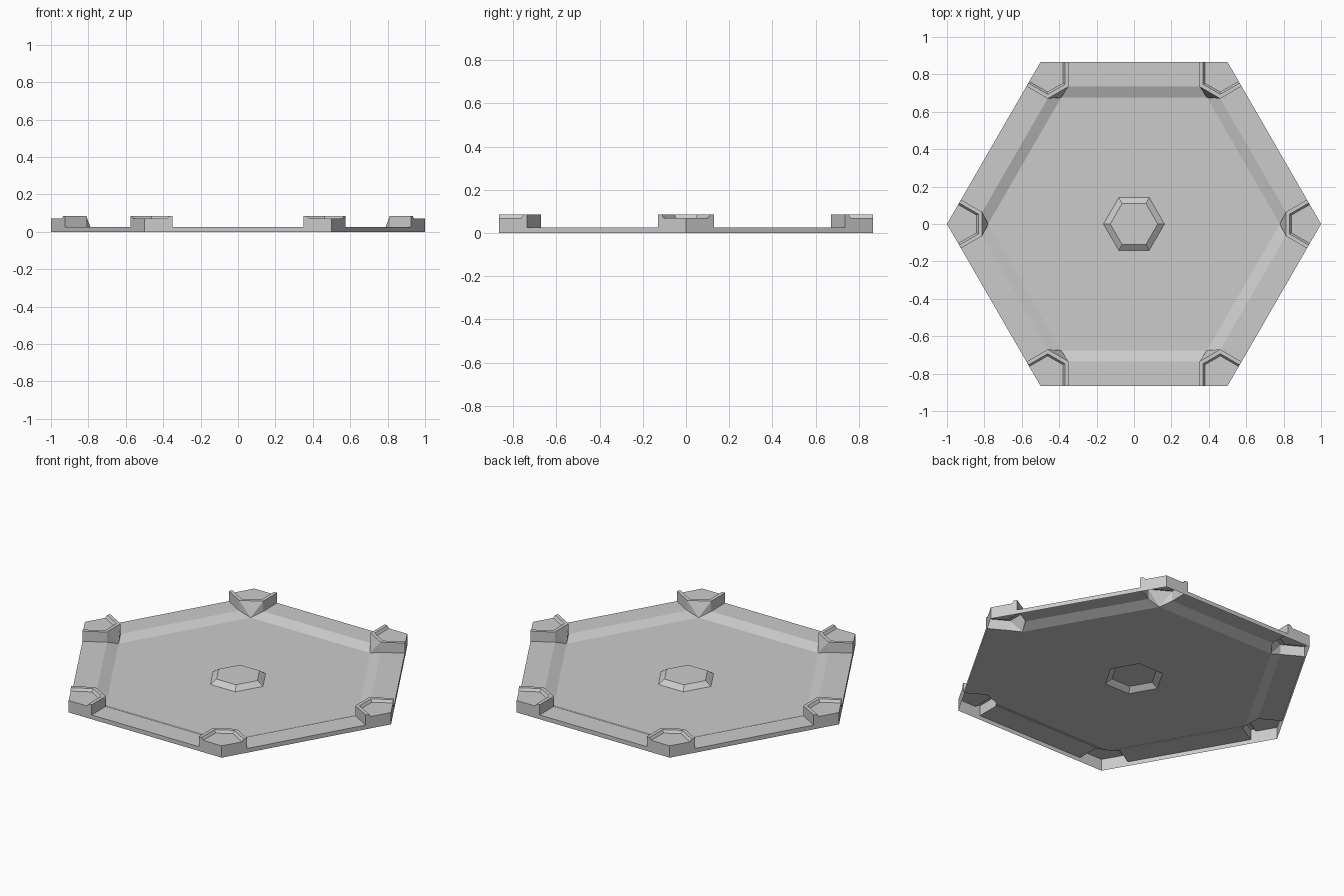
import bpy, bmesh
from math import cos, sin, radians, sqrt
from mathutils import Vector, Matrix

if "Cube" in bpy.data.objects:
    bpy.data.objects.remove(bpy.data.objects["Cube"])

H = sqrt(3) / 2
RIM, TOP, RECESS = 0.025, 0.085, 0.07      # heights of rim, ridge, corner pocket
TAB, RIM_W, FLOOR_R = 0.15, 0.131, 0.78    # corner length, rim width, floor radius


def make(name, faces):
    """Weld loose polygons into one flat-shaded object, facing upward."""
    bm = bmesh.new()
    for f in faces:
        bm.faces.new([bm.verts.new(p) for p in f])
    bmesh.ops.remove_doubles(bm, verts=bm.verts, dist=0.0001)
    bmesh.ops.recalc_face_normals(bm, faces=bm.faces)
    if sum(f.normal.z * f.calc_area() for f in bm.faces) < 0:
        bmesh.ops.reverse_faces(bm, faces=bm.faces)
    me = bpy.data.meshes.new(name)
    bm.to_mesh(me)
    bm.free()
    ob = bpy.data.objects.new(name, me)
    bpy.context.collection.objects.link(ob)
    return ob


def at(p, z):
    return Vector((p[0], p[1], z))


def edge_pt(a, b):
    """Plan point: a along the edge from corner (1,0), b inward from it."""
    return (1 - a / 2 - b * H, a * H - b / 2)


def flip(p):
    return (p[0], -p[1])


def hexa(r, z):
    return [Vector((r * cos(radians(60 * i)), r * sin(radians(60 * i)), z)) for i in range(6)]


def ring(lo, hi):
    return [[lo[i], lo[(i + 1) % 6], hi[(i + 1) % 6], hi[i]] for i in range(6)]


C, B = (1, 0), (FLOOR_R, 0)
P, R = edge_pt(TAB, 0), edge_pt(TAB, RIM_W)


def inset(w):
    """Half outline of the ridge, moved w towards the corner."""
    a = TAB - w
    b = (1 - a / 2 - (R[0] + w)) / H
    return edge_pt(a, 0), edge_pt(a, b)


# Floor pan: flat floor, slope, rim and outer wall between the corners
faces = ring(hexa(0.163, 0), hexa(FLOOR_R, 0))
P2, R2 = edge_pt(1 - TAB, 0), edge_pt(1 - TAB, RIM_W)
B2 = (FLOOR_R / 2, FLOOR_R * H)
for i in range(6):
    m = Matrix.Rotation(radians(60 * i), 3, 'Z')
    for f in ([at(B, 0), at(R, RIM), at(R2, RIM), at(B2, 0)],
              [at(R, RIM), at(P, RIM), at(P2, RIM), at(R2, RIM)],
              [at(P, RIM), at(P, 0), at(P2, 0), at(P2, RIM)]):
        faces.append([m @ v for v in f])
make("floor_pan", faces)

# Raised hexagon in the middle
make("center_boss", ring(hexa(0.163, 0), hexa(0.127, RIM)) + [hexa(0.127, RIM)])

# Corner block: ridge on three sides, pocket open to the outer corner
(q1, s1), (q2, s2) = inset(0.02), inset(0.03)
outer = [P, R, flip(R), flip(P)]
ridge = [q1, s1, flip(s1), flip(q1)]
pocket = [q2, s2, flip(s2), flip(q2)]
faces = [[at(p, RECESS) for p in pocket] + [at(C, RECESS)],
         [at(R, TOP), at(B, 0), at(flip(R), TOP)]]
for k in range(3):
    faces.append([at(outer[k], TOP), at(outer[k + 1], TOP), at(ridge[k + 1], TOP), at(ridge[k], TOP)])
    faces.append([at(ridge[k], TOP), at(ridge[k + 1], TOP), at(pocket[k + 1], RECESS), at(pocket[k], RECESS)])
for s in (lambda p: p, flip):
    faces.append([at(s(P), RIM), at(s(R), RIM), at(s(R), TOP), at(s(P), TOP)])
    faces.append([at(s(R), TOP), at(s(R), RIM), at(B, 0)])
    faces.append([at(s(P), 0), at(s(P), RIM), at(s(P), TOP), at(s(q1), TOP),
                  at(s(q2), RECESS), at(C, RECESS), at(C, 0)])
block = make("corner_block", faces)
for i in range(1, 6):
    ob = block.copy()
    ob.name = f"corner_block_{i + 1}"
    ob.rotation_euler.z = radians(60 * i)
    bpy.context.collection.objects.link(ob)
